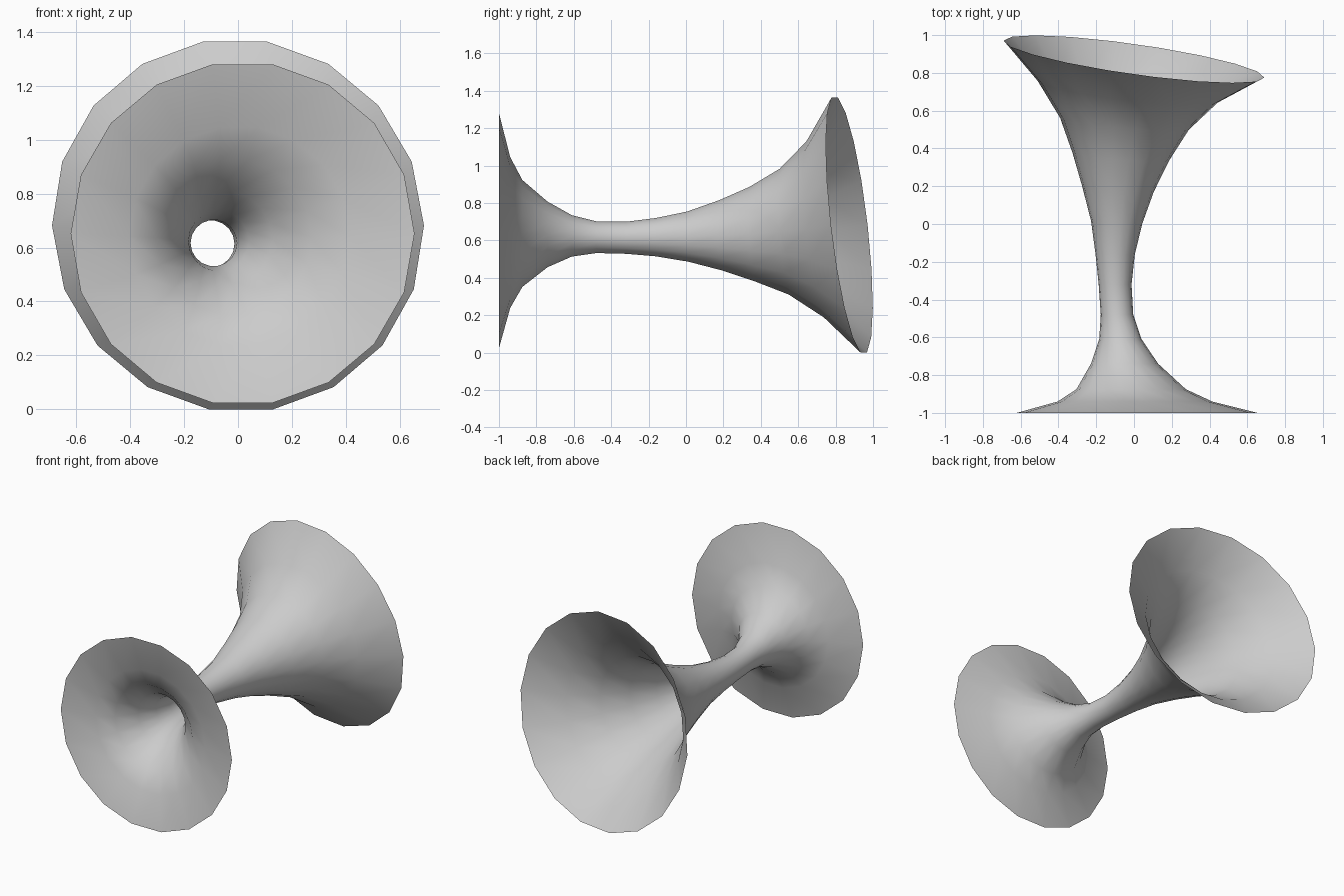
import bpy, bmesh, math
from mathutils import Vector

if "Cube" in bpy.data.objects:
    bpy.data.objects.remove(bpy.data.objects["Cube"])

SIDES = 18
# Stations along the bent axis: centre x, y, z, radius, tilt to the side, tilt upward
STATIONS = [
    (0.017, -1.0, 0.660, 0.638, 0.0, 0.0),
    (0.005, -0.94, 0.650, 0.410, 0.0, 0.0),
    (-0.015, -0.875, 0.645, 0.290, 0.0, 0.0),
    (-0.050, -0.74, 0.640, 0.178, 0.0, 0.0),
    (-0.072, -0.61, 0.632, 0.112, 0.0, 0.0),
    (-0.090, -0.48, 0.625, 0.086, 0.0, 0.0),
    (-0.100, -0.32, 0.622, 0.087, 0.0, 0.0),
    (-0.100, -0.16, 0.625, 0.104, 0.03, 0.01),
    (-0.092, 0.01, 0.628, 0.136, 0.06, 0.03),
    (-0.085, 0.185, 0.635, 0.190, 0.08, 0.04),
    (-0.070, 0.355, 0.641, 0.256, 0.08, 0.06),
    (-0.050, 0.53, 0.655, 0.342, 0.09, 0.07),
    (-0.033, 0.70, 0.667, 0.480, 0.12, 0.10),
    (0.0, 0.873, 0.690, 0.697, 0.142, 0.116),
]


def ring(bm, x, y, z, radius, side, up):
    """One tilted polygon ring around the axis."""
    n = Vector((side, 1, up)).normalized()
    u = Vector((1, -side, 0)).normalized()
    v = u.cross(n)
    c = Vector((x, y, z))
    return [bm.verts.new(c + radius * (math.cos(t) * u + math.sin(t) * v))
            for t in (2 * math.pi * i / SIDES for i in range(SIDES))]


# Open double-flared tube skinned through the rings
bm = bmesh.new()
rings = [ring(bm, *s) for s in STATIONS]
for a, b in zip(rings, rings[1:]):
    for i in range(SIDES):
        j = (i + 1) % SIDES
        bm.faces.new((a[i], b[i], b[j], a[j])).smooth = True
bmesh.ops.recalc_face_normals(bm, faces=bm.faces)

mesh = bpy.data.meshes.new("flared_tunnel")
bm.to_mesh(mesh)
bm.free()

# Rest the lowest rim point on the ground
low = min(v.co.z for v in mesh.vertices)
for v in mesh.vertices:
    v.co.z -= low
obj = bpy.data.objects.new("flared_tunnel", mesh)
bpy.context.collection.objects.link(obj)
